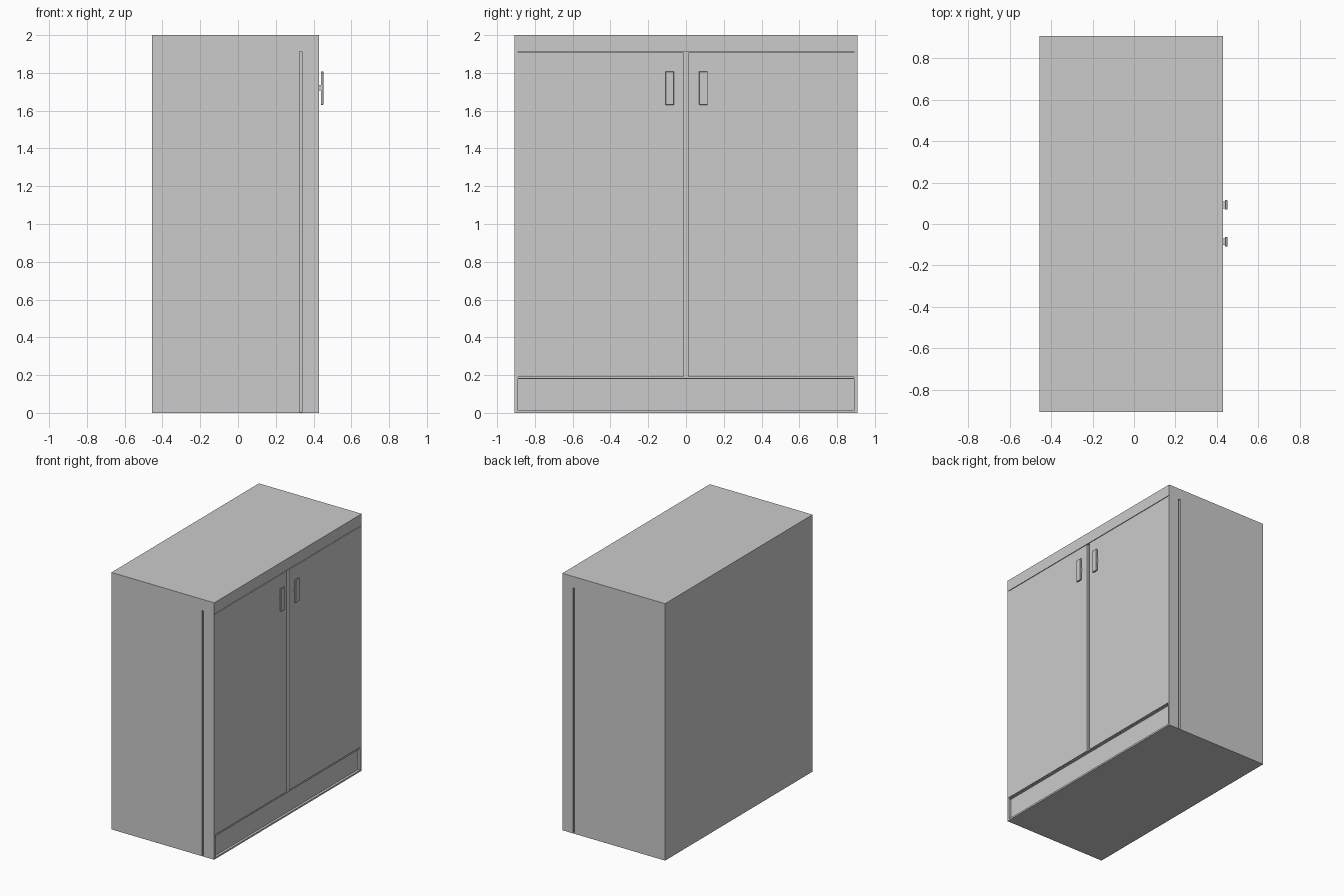
import bpy
import bmesh
from mathutils import Vector

if "Cube" in bpy.data.objects:
    bpy.data.objects.remove(bpy.data.objects["Cube"])


def box(name, x, y, z, bevel=0.0):
    """Box from (min, max) ranges on each axis."""
    bm = bmesh.new()
    bmesh.ops.create_cube(bm, size=1)
    lo = Vector((x[0], y[0], z[0]))
    hi = Vector((x[1], y[1], z[1]))
    for v in bm.verts:
        v.co = Vector([lo[i] + (v.co[i] + 0.5) * (hi[i] - lo[i]) for i in range(3)])
    mesh = bpy.data.meshes.new(name)
    bm.to_mesh(mesh)
    bm.free()
    ob = bpy.data.objects.new(name, mesh)
    bpy.context.collection.objects.link(ob)
    if bevel:
        mod = ob.modifiers.new("edge", 'BEVEL')
        mod.width = bevel
        mod.segments = 1
    return ob


W = 0.907                      # half width
BACK, FRONT = -0.455, 0.43     # carcass depth
G0, G1 = 0.325, 0.34           # groove running down each side
DOOR_BOTTOM, DOOR_TOP = 0.19, 1.907

# Carcass, full-depth top and thin base
box("carcass", (BACK, G0), (-W, W), (0, 2))
box("top_rail", (G0, FRONT), (-W, W), (1.912, 2))
box("base_plate", (G0, FRONT), (-W, W), (0, 0.005))

# Recessed core: floor of the grooves, door gaps and plinth
box("inner_core", (G0, 0.412), (-0.892, 0.892), (0.005, 1.912))

# Plinth frame around the recessed kick panel
box("plinth_bottom_rail", (G1, FRONT), (-W, W), (0.005, 0.013))
box("plinth_top_rail", (G1, FRONT), (-0.903, 0.903), (0.179, 0.184))

for side, s, hy in (("left", -1, -0.086), ("right", 1, 0.092)):
    def span(a, b):
        return tuple(sorted((s * a, s * b)))
    box(f"{side}_side_skin", (G1, FRONT - 0.002), span(0.89, W), (0.005, 1.912))
    box(f"{side}_plinth_stile", (G1, FRONT), span(0.895, W), (0.013, 0.184))
    box(f"{side}_door", (G1, FRONT), span(0.013, W), (DOOR_BOTTOM, DOOR_TOP))
    # Handle plate on a short stem
    box(f"{side}_handle_stem", (FRONT, 0.44), (hy - 0.016, hy + 0.016), (1.708, 1.735))
    box(f"{side}_handle_plate", (0.4385, 0.4515), (hy - 0.023, hy + 0.023),
        (1.631, 1.808), bevel=0.002)
